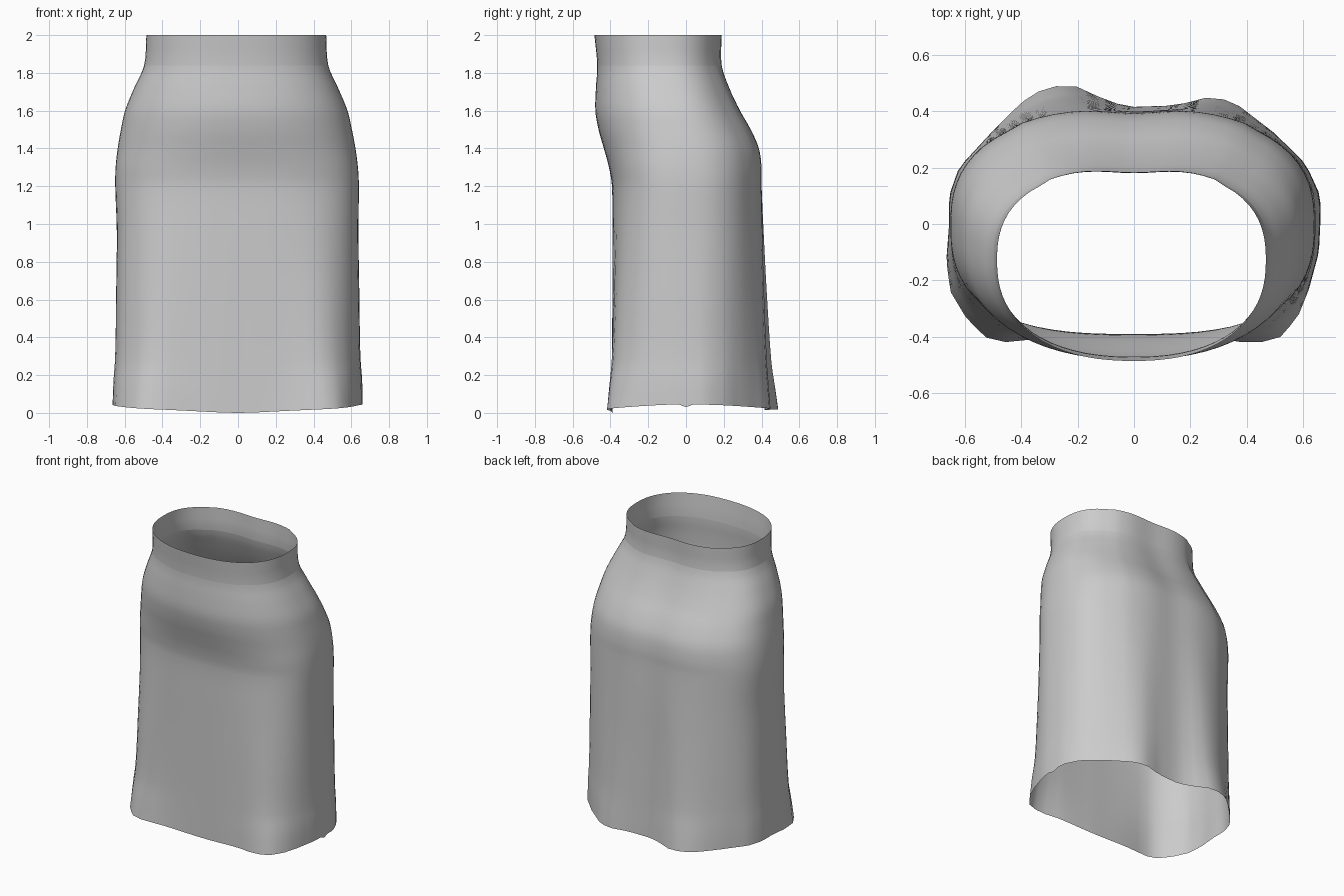
import bpy, bmesh, math

if "Cube" in bpy.data.objects:
    bpy.data.objects.remove(bpy.data.objects["Cube"])

SEG, SUB = 72, 4

# z, left x, right x, front y, back y, widest-point y, hem fold weight, front squareness
KEYS = [
    (0.00, .655, .655, -.39, .415, .00, 1.0, 2.8),
    (0.12, .65, .65, -.39, .41, .00, .80, 2.8),
    (0.27, .64, .635, -.39, .41, .00, .55, 2.8),
    (0.60, .64, .635, -.39, .405, .00, .32, 2.8),
    (0.95, .64, .635, -.39, .405, .00, .10, 2.8),
    (1.20, .65, .64, -.392, .402, .00, .0, 2.7),
    (1.30, .648, .635, -.408, .402, -.01, .0, 2.6),
    (1.40, .637, .622, -.435, .388, -.02, .0, 2.45),
    (1.50, .62, .603, -.463, .345, -.04, .0, 2.35),
    (1.60, .598, .58, -.48, .288, -.06, .0, 2.3),
    (1.72, .55, .53, -.477, .232, -.09, .0, 2.3),
    (1.84, .497, .478, -.47, .193, -.12, .0, 2.3),
    (2.00, .485, .467, -.485, .193, -.13, .0, 2.3),
]
# wavy hem outline seen from above, counter-clockwise from +x
HEM = [(.66, .0), (.66, .1), (.61, .21), (.5, .32), (.37, .42), (.285, .455),
       (.15, .42), (0, .415), (-.08, .43), (-.21, .49), (-.31, .487), (-.4, .43),
       (-.5, .33), (-.62, .2), (-.655, .1), (-.655, .0), (-.665, -.13),
       (-.65, -.24), (-.59, -.34), (-.52, -.405), (-.42, -.425), (-.35, -.405),
       (-.2, -.395), (0, -.39), (.2, -.395), (.33, -.405), (.4, -.425),
       (.51, -.41), (.58, -.33), (.62, -.23), (.655, -.1)]


def hem_point(t):
    """Outline point at the (aspect-corrected) angle t."""
    ang = [math.atan2(y / .42, x / .65) % math.tau for x, y in HEM]
    ang[0] = 0.0
    n = len(HEM)
    for i in range(n):
        a, b = ang[i], ang[i + 1] if i + 1 < n else math.tau
        if a <= t <= b:
            f = (t - a) / (b - a)
            p, q = HEM[i], HEM[(i + 1) % n]
            return p[0] + (q[0] - p[0]) * f, p[1] + (q[1] - p[1]) * f
    return HEM[0]


def between(k, f):
    """Smooth (Catmull-Rom) step between key rings k and k+1."""
    a, b, c, d = (KEYS[min(max(k + j, 0), len(KEYS) - 1)] for j in (-1, 0, 1, 2))
    z0 = b[0] + (c[0] - b[0]) * f
    out = []
    for i in range(1, 8):
        m0 = (c[i] - a[i]) / (c[0] - a[0]) * (c[0] - b[0])
        m1 = (d[i] - b[i]) / (d[0] - b[0]) * (c[0] - b[0])
        out.append((2*f**3 - 3*f*f + 1) * b[i] + (f**3 - 2*f*f + f) * m0
                   + (3*f*f - 2*f**3) * c[i] + (f**3 - f*f) * m1)
    return [z0] + out


def power(v, n):
    return math.copysign(abs(v) ** (2 / n), v)


def ring(key):
    z, xl, xr, yf, yb, yc, w, nf = key
    pts = []
    for i in range(SEG):
        t = math.tau * i / SEG
        hx, hy = hem_point(t)
        c, s = math.cos(t), math.sin(t)
        n = nf if s < 0 else 2.5
        # point of the rounded section along the same direction as t
        r = (abs(c) ** n + abs(s) ** n) ** (-1 / n)
        x = r * c * (xr if c > 0 else xl)
        y = yc + r * s * ((yb - yc) if s > 0 else (yc - yf))
        if s > 0:  # shallow hollow at centre back
            y += .008 - .018 * math.exp(-(x / .14) ** 2) if s > .8 else .01 * s ** 6 * 0
        x, y = x + (hx - x) * w, y + (hy - y) * w
        # hem dips at centre front and back
        dip = (.045 if s < 0 else .03) * abs(c) ** 1.5 + (.015 if s > 0 else 0)
        pts.append((x, y, z + dip * max(0, 1 - z / .5)))
    return pts


# skirt: one open lofted surface
rows = [between(k, j / SUB) for k in range(len(KEYS) - 1) for j in range(SUB)]
rows.append(list(KEYS[-1]))
bm = bmesh.new()
rings = [[bm.verts.new(p) for p in ring(r)] for r in rows]
for lo, hi in zip(rings, rings[1:]):
    for i in range(SEG):
        j = (i + 1) % SEG
        bm.faces.new((lo[i], lo[j], hi[j], hi[i])).smooth = True

# waistband seam
seam = rings[-1 - SUB]
for i in range(SEG):
    bm.edges.get((seam[i], seam[(i + 1) % SEG])).smooth = False

mesh = bpy.data.meshes.new("skirt")
bm.to_mesh(mesh)
bm.free()
skirt = bpy.data.objects.new("skirt", mesh)
bpy.context.collection.objects.link(skirt)
